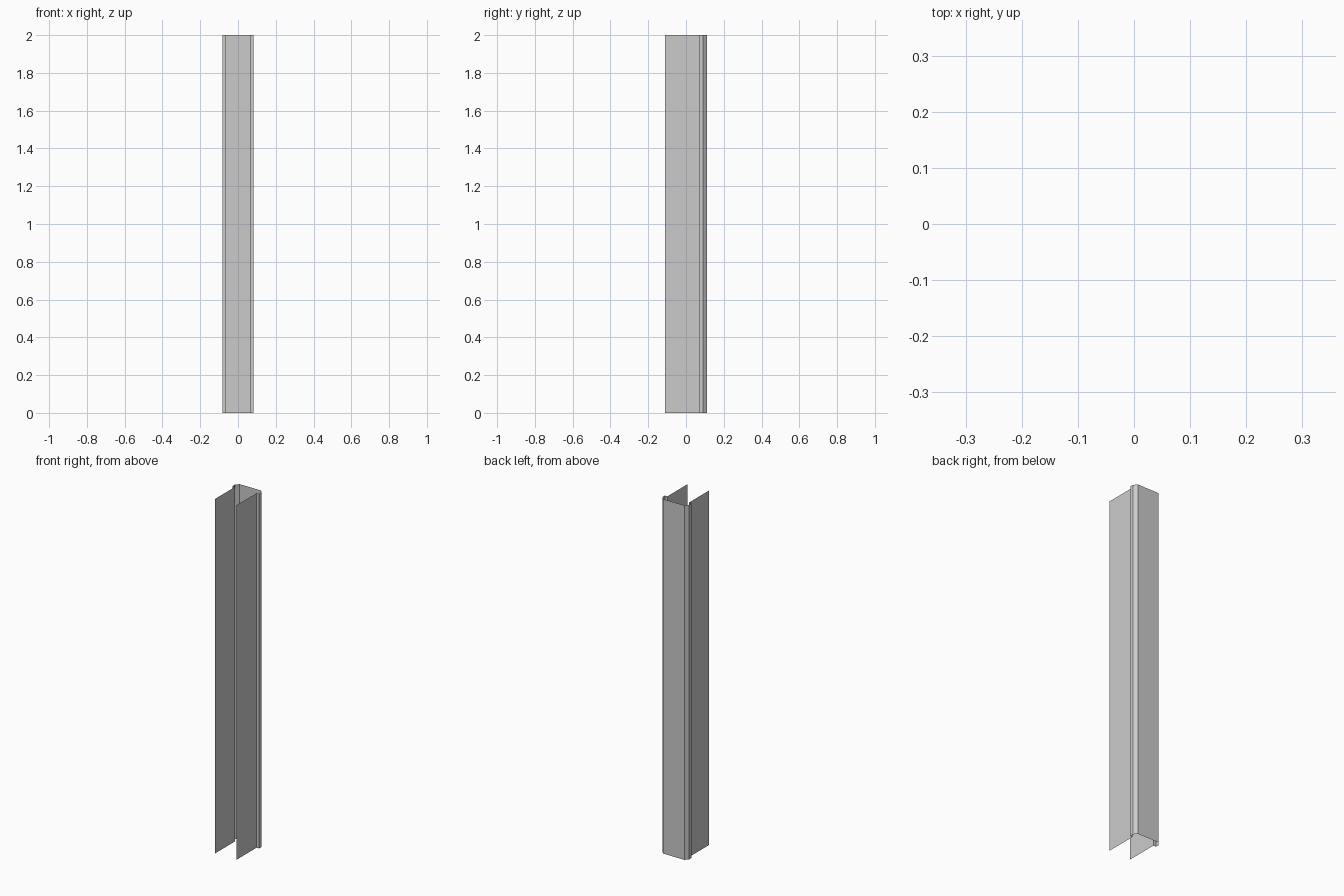
import bpy
import bmesh

if "Cube" in bpy.data.objects:
    bpy.data.objects.remove(bpy.data.objects["Cube"])

HEIGHT = 2.0

# Right half of the open sheet cross-section, front edge to back web
half = [(0.067, -0.11), (0.067, 0.07), (0.083, 0.07), (0.083, 0.09), (0.067, 0.11)]
profile = half + [(-x, y) for x, y in reversed(half)]

# Thin open channel: sweep the profile straight up
bm = bmesh.new()
verts = [bm.verts.new((x, y, 0)) for x, y in profile]
edges = [bm.edges.new(pair) for pair in zip(verts, verts[1:])]
result = bmesh.ops.extrude_edge_only(bm, edges=edges)
top = [g for g in result["geom"] if isinstance(g, bmesh.types.BMVert)]
bmesh.ops.translate(bm, verts=top, vec=(0, 0, HEIGHT))

# Face the web outwards, towards the back
bm.normal_update()
web = max(bm.faces, key=lambda f: f.calc_center_median().y)
if web.normal.y < 0:
    bmesh.ops.reverse_faces(bm, faces=bm.faces[:])

mesh = bpy.data.meshes.new("channel_post")
bm.to_mesh(mesh)
bm.free()
post = bpy.data.objects.new("channel_post", mesh)
bpy.context.collection.objects.link(post)
